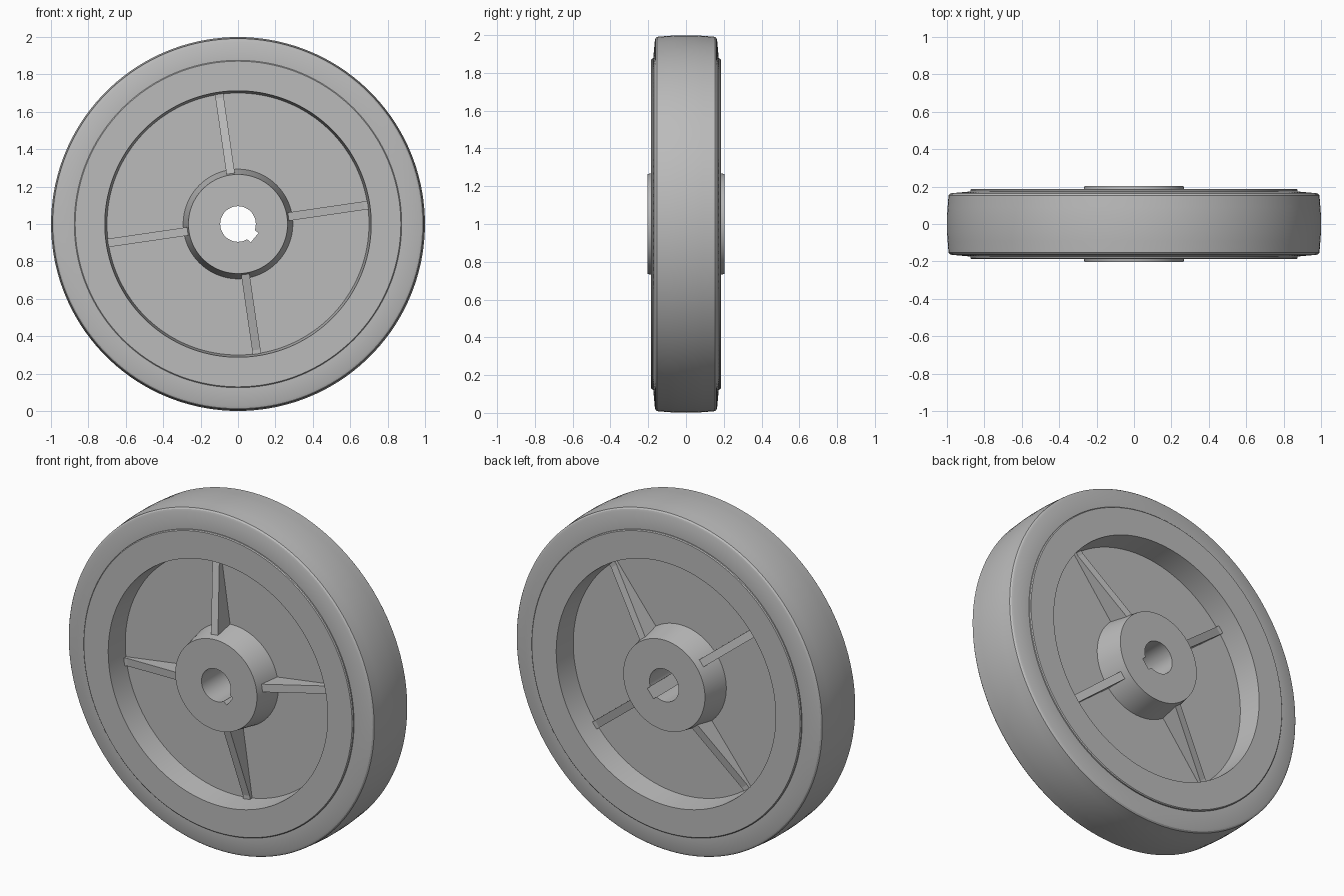
import bpy
import bmesh
from math import radians, tau
from mathutils import Matrix, Vector

if "Cube" in bpy.data.objects:
    bpy.data.objects.remove(bpy.data.objects["Cube"])

SEGMENTS = 144
CENTRE = Vector((0, 0, 1))

grey = bpy.data.materials.new("plain grey")
grey.use_nodes = True
grey.diffuse_color = (0.5, 0.5, 0.5, 1)
grey.node_tree.nodes["Principled BSDF"].inputs["Base Color"].default_value = grey.diffuse_color


def finish(name, bm):
    """Turn a bmesh into a named object."""
    bmesh.ops.recalc_face_normals(bm, faces=bm.faces)
    mesh = bpy.data.meshes.new(name)
    bm.to_mesh(mesh)
    bm.free()
    mesh.materials.append(grey)
    obj = bpy.data.objects.new(name, mesh)
    obj.location = CENTRE
    bpy.context.collection.objects.link(obj)
    return obj


def select(obj):
    bpy.ops.object.select_all(action="DESELECT")
    obj.select_set(True)
    bpy.context.view_layer.objects.active = obj


def smooth(obj):
    select(obj)
    bpy.ops.object.shade_smooth_by_angle(angle=radians(25))


def lathe(name, half):
    """Mirror a (radius, y) half profile across y = 0 and spin it about y."""
    profile = half + [(r, -y) for r, y in reversed(half)]
    bm = bmesh.new()
    verts = [bm.verts.new((r, y, 0)) for r, y in profile]
    edges = [bm.edges.new((v, verts[i - 1])) for i, v in enumerate(verts)]
    bmesh.ops.spin(bm, geom=verts + edges, cent=(0, 0, 0), axis=(0, 1, 0),
                   angle=tau, steps=SEGMENTS, use_merge=True)
    bmesh.ops.remove_doubles(bm, verts=bm.verts, dist=1e-5)
    return finish(name, bm)


def turn(angle):
    """Rotation that carries +x towards +z by the given degrees."""
    return Matrix.Rotation(radians(-angle), 4, "Y")


def rib(name, angle, side):
    """Tapered rib from hub to rim on one side of the web."""
    outline = [(0.24, 0.03), (0.24, 0.168), (0.27, 0.162), (0.68, 0.064),
               (0.712, 0.064), (0.712, 0.03)]
    bm = bmesh.new()
    face = bm.faces.new([bm.verts.new((r, y * side, -0.0225)) for r, y in outline])
    out = bmesh.ops.extrude_face_region(bm, geom=[face])["geom"]
    moved = [v for v in out if isinstance(v, bmesh.types.BMVert)]
    bmesh.ops.translate(bm, verts=moved, vec=(0, 0, 0.045))
    bm.transform(turn(angle))
    return finish(name, bm)


# Tread with a slight crown and rounded shoulders
tread = lathe("tread", [(0.8, 0.165), (0.872, 0.174), (0.972, 0.165), (0.984, 0.161),
                        (0.991, 0.153), (0.996, 0.09), (0.999, 0.045)])
smooth(tread)

# Rim, web and hub as one turned body
body = lathe("wheel_body", [(0.095, 0.203), (0.265, 0.203), (0.293, 0.045), (0.7, 0.045),
                            (0.712, 0.186), (0.87, 0.186), (0.875, 0.181)])

# Keyway cut through the bore
bm = bmesh.new()
bmesh.ops.create_cube(bm, size=1, matrix=turn(-39.5) @ Matrix.Translation((0.075, 0, 0))
                      @ Matrix.Diagonal((0.08, 0.6, 0.064, 1)))
cutter = finish("keyway_cutter", bm)
cutter.hide_render = True
cut = body.modifiers.new("keyway", "BOOLEAN")
cut.operation = "DIFFERENCE"
cut.solver = "EXACT"
cut.object = cutter
select(body)
bpy.ops.object.modifier_apply(modifier=cut.name)
bpy.data.objects.remove(cutter)
smooth(body)

# Four ribs on each side; the back set is turned relative to the front
for label, side, start in (("front", -1, 8.3), ("back", 1, 51.5)):
    for i in range(4):
        rib(f"{label}_rib_{i + 1}", start + 90 * i, side)
